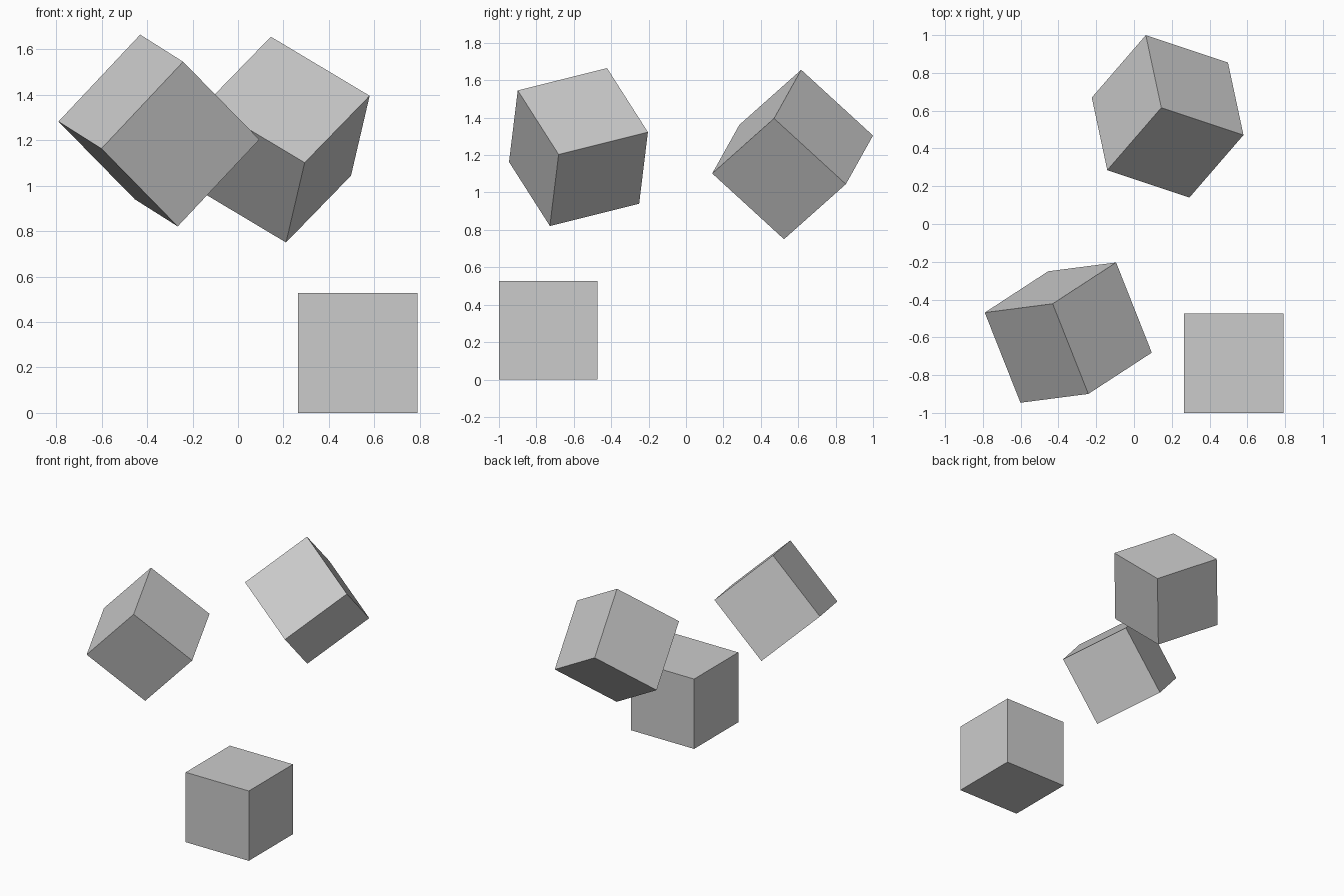
import bpy
from mathutils import Vector, Matrix

if "Cube" in bpy.data.objects:
    bpy.data.objects.remove(bpy.data.objects["Cube"])

SIZE = 0.527


def cube(name, center, u=(1, 0, 0), v=(0, 1, 0)):
    """Cube whose edges follow u and v (v is squared up against u)."""
    u = Vector(u).normalized()
    v = Vector(v)
    v = (v - u * v.dot(u)).normalized()
    rot = Matrix((u, v, u.cross(v))).transposed().to_4x4()
    bpy.ops.mesh.primitive_cube_add(size=SIZE)
    ob = bpy.context.object
    ob.name = name
    ob.matrix_world = Matrix.Translation(center) @ rot


# Cube resting on the ground
cube("resting_cube", (0.527, -0.7365, SIZE / 2))

# Two tumbling cubes in the air
cube("front_tumbling_cube", (-0.348, -0.575, 1.243),
     (0.19, -0.48, -0.12), (-0.36, -0.05, -0.385))
cube("back_tumbling_cube", (0.178, 0.57, 1.203),
     (0.435, -0.145, -0.26), (-0.085, 0.385, -0.35))
